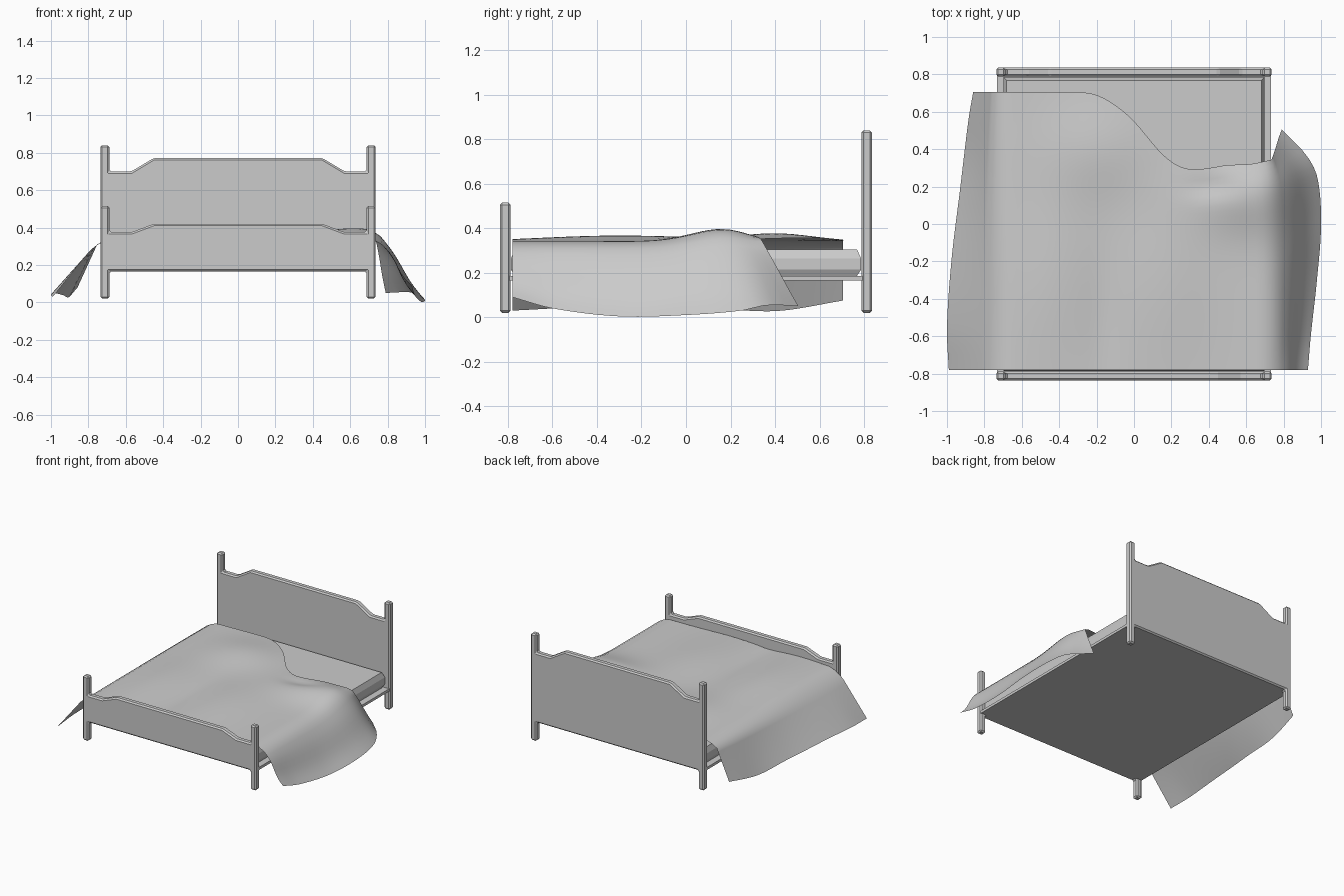
import bpy, bmesh, math

if "Cube" in bpy.data.objects:
    bpy.data.objects.remove(bpy.data.objects["Cube"])


def make(name, verts, faces, bevel=0, recalc=True):
    me = bpy.data.meshes.new(name)
    me.from_pydata(verts, [], faces)
    bm = bmesh.new()
    bm.from_mesh(me)
    if recalc:
        bmesh.ops.recalc_face_normals(bm, faces=bm.faces[:])
    bm.to_mesh(me)
    bm.free()
    ob = bpy.data.objects.new(name, me)
    bpy.context.collection.objects.link(ob)
    if bevel:
        m = ob.modifiers.new("bevel", "BEVEL")
        m.width = bevel
        m.segments = 1
    return ob


def rings(name, levels):
    """Stack of rectangles (half x, half y, z)."""
    verts = [(sx * hx, sy * hy, z) for hx, hy, z in levels
             for sx, sy in ((-1, -1), (1, -1), (1, 1), (-1, 1))]
    faces = [(3, 2, 1, 0), tuple(range(len(verts) - 4, len(verts)))]
    for i in range(len(levels) - 1):
        for k in range(4):
            a, b = i * 4 + k, i * 4 + (k + 1) % 4
            faces.append((a, b, b + 4, a + 4))
    return make(name, verts, faces)


def end_board(name, y0, y1, side, top, post):
    """Board and its two posts as one bevelled outline."""
    half = [(0.687, 0.165), (0.687, 0.02), (0.736, 0.02), (0.736, post), (0.687, post),
            (0.687, side), (0.57, side), (0.45, top)]
    prof = half + [(-x, z) for x, z in reversed(half)]
    n = len(prof)
    verts = [(x, y0, z) for x, z in prof] + [(x, y1, z) for x, z in prof]
    faces = [tuple(range(n)), tuple(range(n, 2 * n))]
    faces += [(i, (i + 1) % n, (i + 1) % n + n, i + n) for i in range(n)]
    return make(name, verts, faces, 0.01)


# Bed frame
end_board("headboard", 0.788, 0.836, 0.70, 0.772, 0.84)
end_board("footboard", -0.836, -0.788, 0.375, 0.42, 0.515)
rings("bed_base", [(0.732, 0.80, 0.165), (0.732, 0.80, 0.185)])

# Mattress with chamfered rim
rings("mattress", [(0.682, 0.768, 0.185), (0.698, 0.787, 0.215),
                   (0.698, 0.787, 0.265), (0.682, 0.768, 0.305)])


def curve(pts, t):
    """Smooth curve through (t, value) pairs."""
    n = len(pts)

    def slope(i):
        a, b = pts[max(i - 1, 0)], pts[min(i + 1, n - 1)]
        return (b[1] - a[1]) / (b[0] - a[0])
    i = 0
    while i < n - 2 and t > pts[i + 1][0]:
        i += 1
    (t0, p0), (t1, p1) = pts[i], pts[i + 1]
    h = t1 - t0
    s = min(max((t - t0) / h, 0), 1)
    return ((2*s**3 - 3*s*s + 1) * p0 + (s**3 - 2*s*s + s) * h * slope(i)
            + (3*s*s - 2*s**3) * p1 + (s**3 - s*s) * h * slope(i + 1))


# Blanket edges
BACK = [(-0.8, 0.705), (-0.3, 0.705), (-0.2, 0.69), (-0.1, 0.635), (0, 0.55), (0.15, 0.375),
        (0.25, 0.305), (0.35, 0.293), (0.5, 0.315), (0.62, 0.32), (0.74, 0.345)]
LEFT_X = [(0, -0.99), (0.15, -1.0), (0.4, -0.975), (0.65, -0.93), (0.9, -0.885), (1, -0.86)]
LEFT_Z = [(0, 0.03), (0.3, 0.05), (0.6, 0.04), (0.8, 0.028), (1, 0.075)]
RV = (0, 0.15, 0.4, 0.65, 0.85, 0.93, 1)
RIGHT_X = list(zip(RV, (0.93, 0.945, 0.978, 1.0, 0.98, 0.92, 0.79)))
RIGHT_Y = list(zip(RV, (-0.78, -0.6, -0.3, 0.0, 0.25, 0.37, 0.505)))
RIGHT_Z = list(zip(RV, (0.09, 0.04, 0.004, 0.01, 0.03, 0.055, 0.05)))


def bump(x, y, cx, cy, rx, ry):
    return math.exp(-((x - cx) / rx) ** 2 - ((y - cy) / ry) ** 2)


def height(x, y):
    z = 0.341
    z += 0.026 * bump(x, y, -0.45, -0.3, 0.2, 0.5)
    z += 0.026 * bump(x, y, 0.15, -0.3, 0.25, 0.5)
    z += 0.035 * bump(x, y, -0.2, 0.4, 0.28, 0.25)
    z += 0.057 * bump(x, y, 0.6, 0.17, 0.28, 0.2 if y < 0.17 else 0.15)
    z -= 0.012 * bump(x, y, -0.16, -0.5, 0.1, 0.4)
    z -= 0.02 * bump(x, y, 0.42, 0.2, 0.14, 0.06)
    # roll over the mattress edges
    return z - 2.5 * max(0, x - 0.68, -x - 0.66) ** 1.8


NT, NS, NV = 40, 9, 36
verts = []
for j in range(NV + 1):
    v = j / NV
    row = []
    # left drape, hem upwards
    xl = -0.79 + 0.035 * v * v
    y = -0.78 + v * 1.485
    hx, hz, ez = curve(LEFT_X, v), curve(LEFT_Z, v), height(xl, y)
    for k in range(NS):
        s = 1 - k / NS
        row.append((xl + (hx - xl) * s, y, ez + (hz - ez) * s))
    # top of the bed
    xr = 0.77 - 0.035 * v ** 8
    for k in range(NT + 1):
        x = xl + (xr - xl) * k / NT
        y = -0.78 + v * (curve(BACK, x) + 0.78)
        row.append((x, y, height(x, y)))
    # right drape, down to the hem with a slight outward kick
    ex, ey, ez = row[-1]
    hx, hy, hz = curve(RIGHT_X, v), curve(RIGHT_Y, v), curve(RIGHT_Z, v)
    for k in range(1, NS + 1):
        s = k / NS
        b = 0.006 * math.sin(2 * math.pi * s) * (1 - 0.8 * v ** 6)
        row.append((ex + (hx - ex) * s + b, ey + (hy - ey) * s, ez + (hz - ez) * s + b))
    verts += row
W = NT + 1 + 2 * NS
faces = [(j * W + i, j * W + i + 1, (j + 1) * W + i + 1, (j + 1) * W + i)
         for j in range(NV) for i in range(W - 1)]
blanket = make("blanket", verts, faces, recalc=False)
for p in blanket.data.polygons:
    p.use_smooth = True
